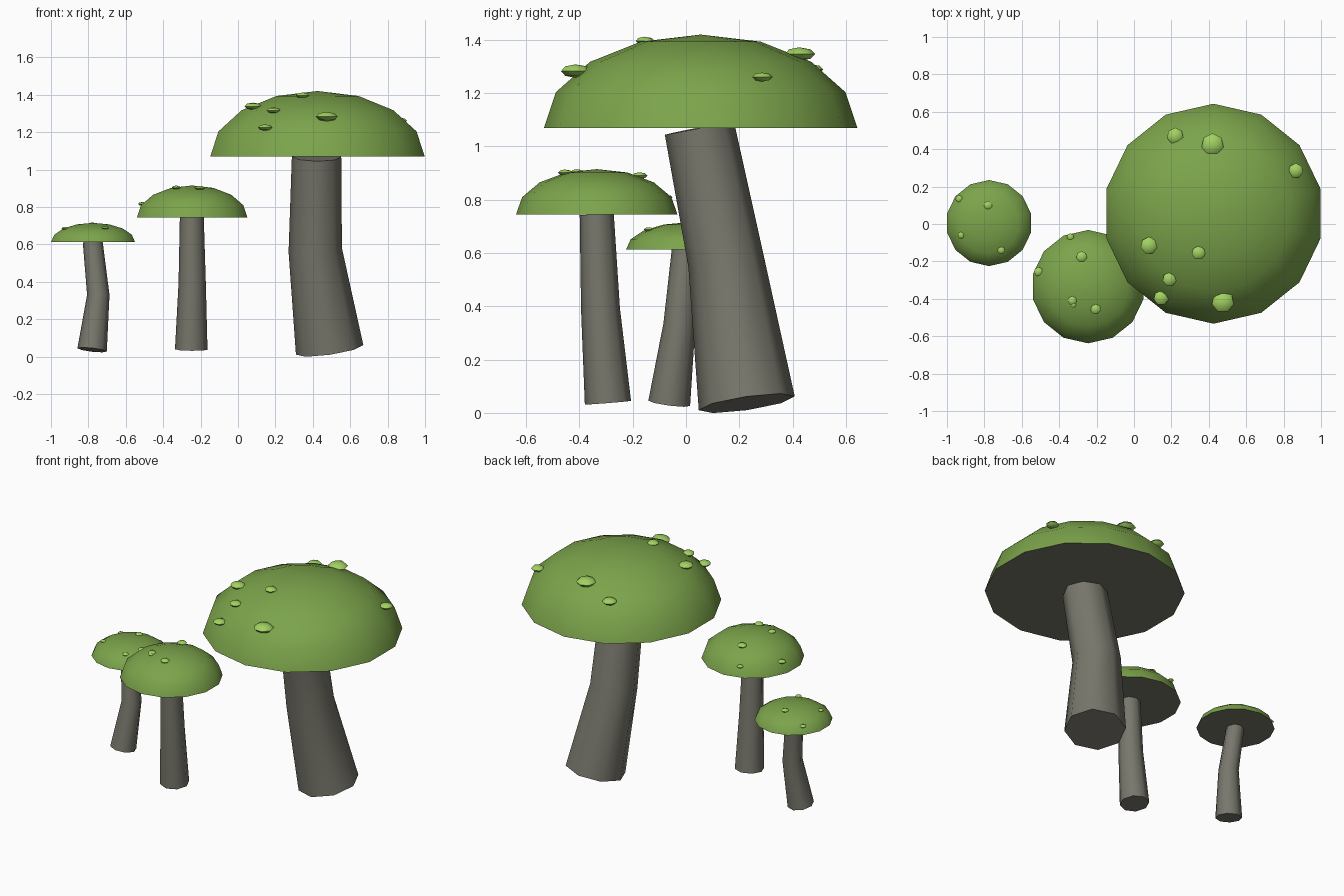
import bpy
import bmesh
from math import sin, cos, pi, radians, sqrt
from mathutils import Vector, Matrix

if "Cube" in bpy.data.objects:
    bpy.data.objects.remove(bpy.data.objects["Cube"])


def material(name, rgb):
    mat = bpy.data.materials.new(name)
    mat.use_nodes = True
    colour = (*rgb, 1)
    mat.diffuse_color = colour
    mat.node_tree.nodes["Principled BSDF"].inputs["Base Color"].default_value = colour
    return mat


CAP_GREEN = material("cap green", (0.20, 0.37, 0.07))
SPOT_GREEN = material("pale spot green", (0.36, 0.64, 0.12))
STEM_GREY = material("stem grey", (0.19, 0.185, 0.15))


def finish(bm, name, *mats):
    bmesh.ops.recalc_face_normals(bm, faces=bm.faces)
    mesh = bpy.data.meshes.new(name)
    obj = bpy.data.objects.new(name, mesh)
    for mat in mats:
        mesh.materials.append(mat)
    if len(mats) > 1:  # second colour goes on faces that look down
        for f in bm.faces:
            f.material_index = int(f.normal.z < -0.9)
    bm.to_mesh(mesh)
    bm.free()
    bpy.context.collection.objects.link(obj)
    bpy.ops.object.select_all(action="DESELECT")
    obj.select_set(True)
    bpy.context.view_layer.objects.active = obj
    bpy.ops.object.shade_smooth_by_angle(angle=radians(60))
    return obj


def ring(bm, centre, radius, sides, axis=Vector((0, 0, 1))):
    """Circle of vertices square to the axis, starting at +y."""
    turn = Vector((0, 0, 1)).rotation_difference(axis)
    verts = []
    for i in range(sides):
        a = pi / 2 + 2 * pi * i / sides
        verts.append(bm.verts.new(centre + turn @ Vector((radius * cos(a), radius * sin(a), 0))))
    return verts


def bridge(bm, low, high):
    n = len(low)
    for i in range(n):
        j = (i + 1) % n
        bm.faces.new((low[i], low[j], high[j], high[i]))


# Bent, tapering stem through three stations
def stem(name, stations):
    bm = bmesh.new()
    points = [Vector(s[:3]) for s in stations]
    rings = []
    for i, p in enumerate(points):
        before = points[max(i - 1, 0)]
        after = points[min(i + 1, len(points) - 1)]
        rings.append(ring(bm, p, stations[i][3], 8, after - before))
    for low, high in zip(rings, rings[1:]):
        bridge(bm, low, high)
    bm.faces.new(rings[0])
    bm.faces.new(rings[-1])
    finish(bm, name, STEM_GREY)


# Flattened half dome with a flat grey underside
def cap(name, base, radius, height):
    bm = bmesh.new()
    steps = 4
    rings = []
    for i in range(steps):
        a = pi / 2 * i / steps
        centre = Vector(base) + Vector((0, 0, height * sin(a)))
        rings.append(ring(bm, centre, radius * cos(a), 14))
    for low, high in zip(rings, rings[1:]):
        bridge(bm, low, high)
    tip = bm.verts.new(Vector(base) + Vector((0, 0, height)))
    top = rings[-1]
    for i in range(len(top)):
        bm.faces.new((top[i], top[(i + 1) % len(top)], tip))
    bm.faces.new(rings[0])
    finish(bm, name, CAP_GREEN, STEM_GREY)


# Squashed blobs resting on the dome
def spots(name, base, radius, height, places):
    bm = bmesh.new()
    for x, y, size in places:
        far = ((x - base[0]) ** 2 + (y - base[1]) ** 2) / radius ** 2
        z = base[2] + height * sqrt(max(0, 1 - far)) + size * 0.08
        place = Matrix.Translation((x, y, z)) @ Matrix.Diagonal((1, 1, 0.42, 1))
        bmesh.ops.create_uvsphere(bm, u_segments=7, v_segments=4, radius=size, matrix=place)
    finish(bm, name, SPOT_GREEN)


def mushroom(label, base, radius, height, stations, places):
    stem(label + "_stem", stations)
    cap(label + "_cap", base, radius, height)
    spots(label + "_spots", base, radius, height, places)


mushroom("large", (0.425, 0.055, 1.07), 0.588, 0.35,
         [(0.49, 0.228, 0.036, 0.182), (0.413, 0.15, 0.57, 0.143), (0.42, 0.05, 1.07, 0.132)],
         [(0.22, 0.47, 0.045), (0.42, 0.425, 0.06), (0.865, 0.285, 0.04),
          (0.08, -0.115, 0.046), (0.345, -0.155, 0.037), (0.19, -0.295, 0.038),
          (0.145, -0.395, 0.04), (0.475, -0.415, 0.06)])

mushroom("medium", (-0.245, -0.335, 0.745), 0.303, 0.17,
         [(-0.25, -0.293, 0.038, 0.087), (-0.245, -0.321, 0.39, 0.073), (-0.247, -0.335, 0.745, 0.064)],
         [(-0.51, -0.255, 0.025), (-0.28, -0.175, 0.03), (-0.34, -0.07, 0.02),
          (-0.33, -0.41, 0.024), (-0.325, -0.43, 0.017), (-0.205, -0.455, 0.028)])

mushroom("small", (-0.775, 0.005, 0.613), 0.23, 0.102,
         [(-0.78, -0.063, 0.036, 0.079), (-0.747, -0.025, 0.33, 0.06), (-0.777, 0, 0.615, 0.053)],
         [(-0.935, 0.135, 0.02), (-0.78, 0.1, 0.023), (-0.925, -0.06, 0.018),
          (-0.71, -0.14, 0.02)])
